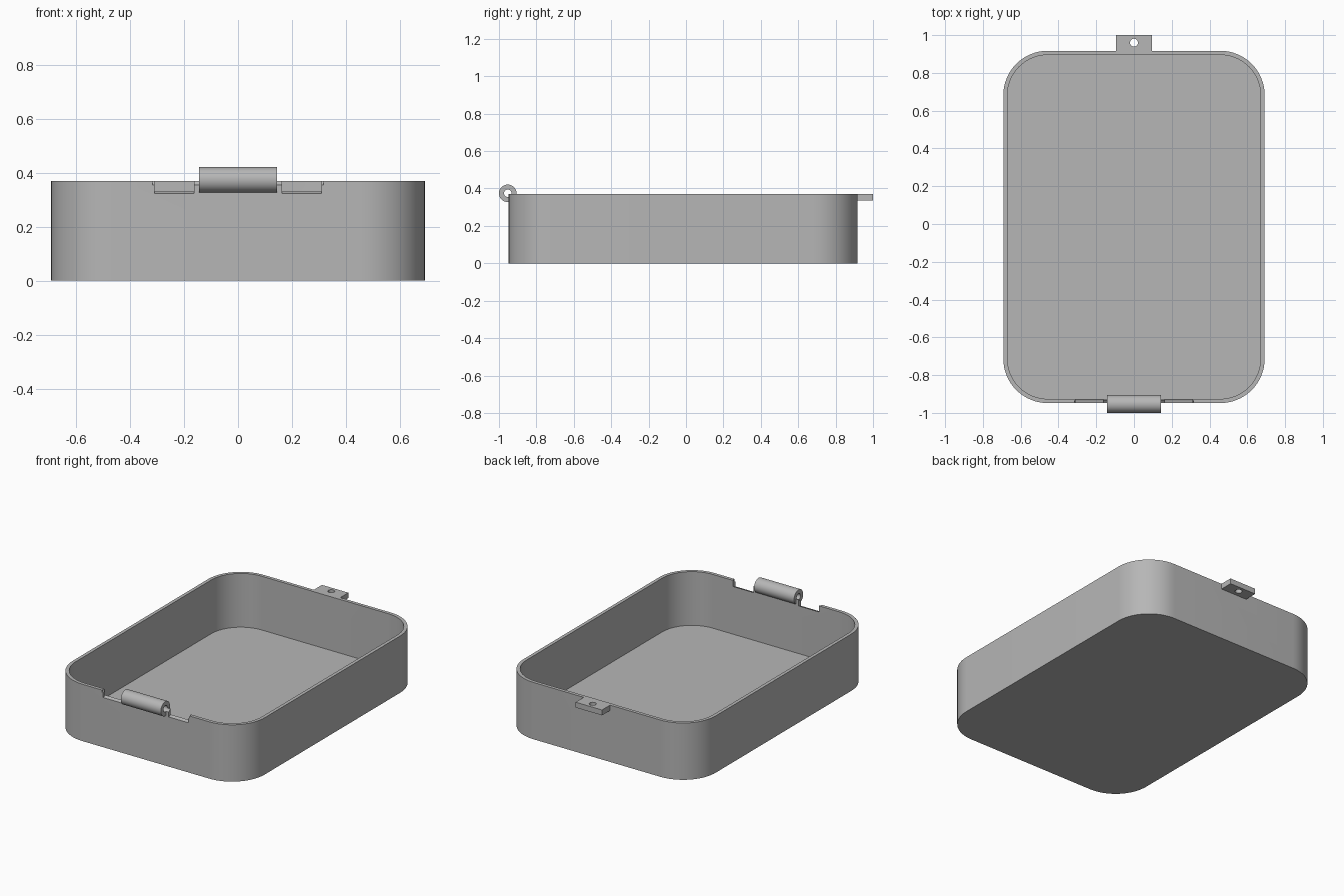
import bpy
import bmesh
from math import cos, sin, pi, radians
from mathutils import Matrix

cube = bpy.data.objects.get("Cube")
if cube:
    bpy.data.objects.remove(cube, do_unlink=True)

grey = bpy.data.materials.new("plain grey")
grey.use_nodes = True
colour = (0.47, 0.47, 0.47, 1)
grey.diffuse_color = colour
grey.node_tree.nodes["Principled BSDF"].inputs["Base Color"].default_value = colour

HALF_W, FRONT, BACK, TOP = 0.692, -0.948, 0.917, 0.37
WALL, FLOOR, RADIUS = 0.022, 0.02, 0.235
PIN_Y, PIN_Z = -0.953, 0.374


def finish(name, bm):
    bmesh.ops.recalc_face_normals(bm, faces=bm.faces)
    mesh = bpy.data.meshes.new(name)
    bm.to_mesh(mesh)
    bm.free()
    mesh.materials.append(grey)
    obj = bpy.data.objects.new(name, mesh)
    bpy.context.collection.objects.link(obj)
    return obj


def rounded_block(name, inset, z0, z1, steps=16):
    """Upright block with rounded corners, inset from the tray outline."""
    bm = bmesh.new()
    mid, half_l = (FRONT + BACK) / 2, (BACK - FRONT) / 2
    r = RADIUS - inset
    ring = []
    for i, (sx, sy) in enumerate([(1, 1), (-1, 1), (-1, -1), (1, -1)]):
        for k in range(steps + 1):
            a = (i + k / steps) * pi / 2
            ring.append(bm.verts.new((sx * (HALF_W - RADIUS) + r * cos(a),
                                      mid + sy * (half_l - RADIUS) + r * sin(a), z0)))
    face = bm.faces.new(ring)
    new = bmesh.ops.extrude_face_region(bm, geom=[face])["geom"]
    verts = [v for v in new if isinstance(v, bmesh.types.BMVert)]
    bmesh.ops.translate(bm, verts=verts, vec=(0, 0, z1 - z0))
    return finish(name, bm)


def cylinder(name, radius, length, centre, along_x=True, sides=48):
    bm = bmesh.new()
    matrix = Matrix.Translation(centre)
    if along_x:
        matrix = matrix @ Matrix.Rotation(pi / 2, 4, 'Y')
    bmesh.ops.create_cone(bm, cap_ends=True, segments=sides, radius1=radius,
                          radius2=radius, depth=length, matrix=matrix)
    return finish(name, bm)


def box(name, size, centre):
    bm = bmesh.new()
    bmesh.ops.create_cube(bm, size=1, matrix=Matrix.Translation(centre)
                          @ Matrix.Diagonal((*size, 1)))
    return finish(name, bm)


def combine(target, other, operation):
    mod = target.modifiers.new(operation, 'BOOLEAN')
    mod.operation, mod.solver, mod.object = operation, 'EXACT', other
    bpy.context.view_layer.objects.active = target
    bpy.ops.object.modifier_apply(modifier=mod.name)
    bpy.data.objects.remove(other, do_unlink=True)


# Open tray
tray = rounded_block("tray", 0, 0, TOP)
combine(tray, rounded_block("cavity_cutter", WALL, FLOOR, TOP + 0.2), 'DIFFERENCE')

# Notches beside the hinge barrel, with curved floors
for side in (-1, 1):
    combine(tray, cylinder("notch_cutter", 0.051, 0.145,
                           (side * 0.236, PIN_Y, PIN_Z)), 'DIFFERENCE')

# Hinge barrel on the front rim, bored for a pin together with the wall
combine(tray, cylinder("hinge_barrel", 0.047, 0.288, (0, PIN_Y, PIN_Z)), 'UNION')
combine(tray, cylinder("pin_cutter", 0.02, 0.632, (0, PIN_Y, PIN_Z), sides=32), 'DIFFERENCE')

# Latch tab at the back with a round hole
tab = box("latch_tab", (0.19, 0.106, 0.035), (0, 0.947, TOP - 0.0175))
combine(tab, cylinder("hole_cutter", 0.021, 0.2, (0, 0.96, TOP),
                      along_x=False, sides=32), 'DIFFERENCE')
combine(tray, tab, 'UNION')

bpy.ops.object.select_all(action='DESELECT')
tray.select_set(True)
bpy.context.view_layer.objects.active = tray
bpy.ops.object.shade_smooth_by_angle(angle=radians(30))
